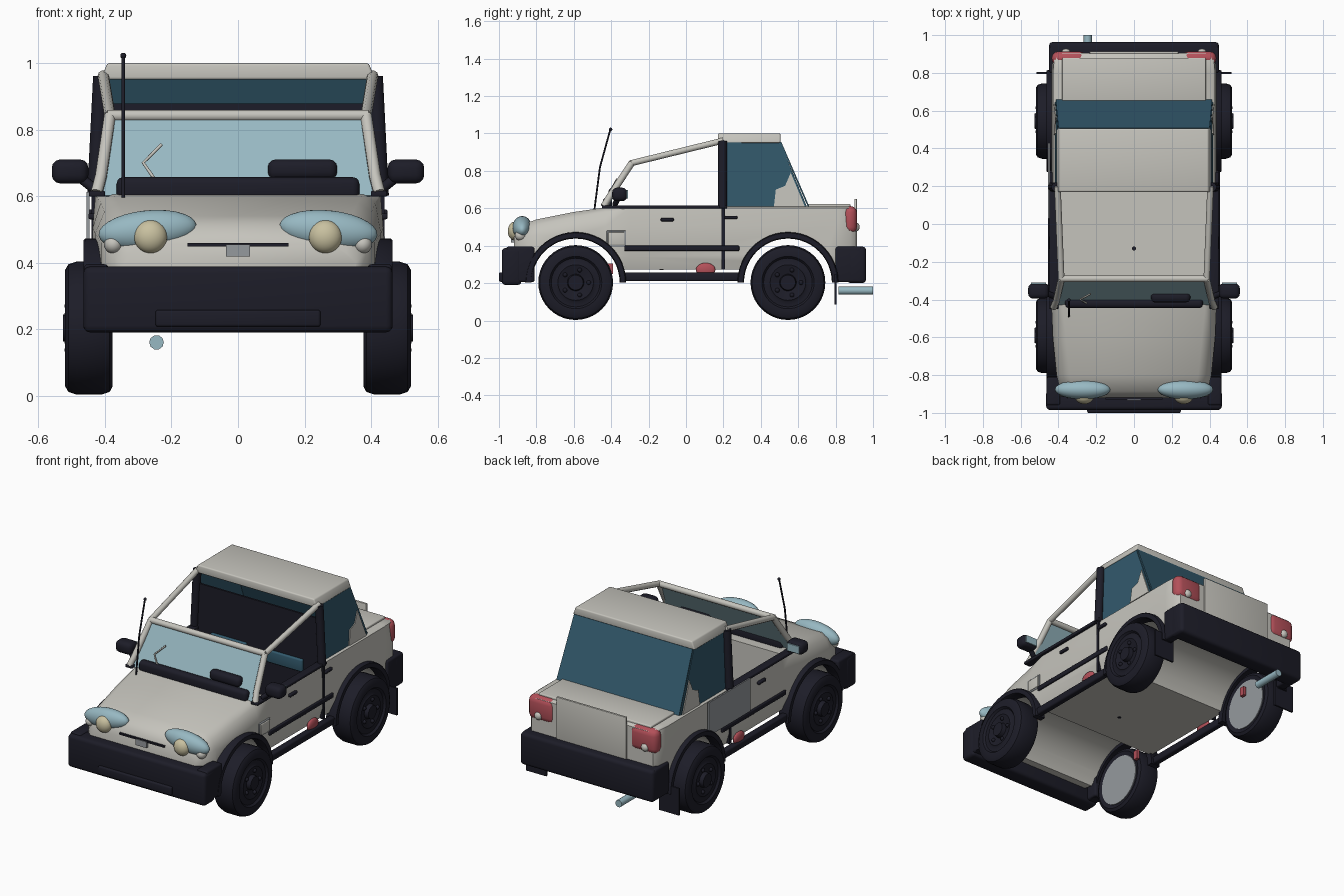
import bpy, bmesh, math

cube = bpy.data.objects.get("Cube")
if cube:
    bpy.data.objects.remove(cube)
parts, cutters = [], []


def material(name, r, g, b):
    m = bpy.data.materials.new(name)
    m.use_nodes = True
    m.diffuse_color = (r, g, b, 1)
    m.node_tree.nodes["Principled BSDF"].inputs["Base Color"].default_value = (r, g, b, 1)
    return m


cream = material("cream_paint", .56, .55, .505)
black = material("black_plastic", .012, .012, .021)
teal = material("dark_glass", .032, .1, .15)
sky = material("pale_blue_glass", .31, .48, .54)
red = material("red_lens", .45, .08, .1)
amber = material("pale_yellow_lamp", .58, .53, .35)
grey = material("grey_metal", .3, .32, .34)


def add(name, data, mat):
    ob = bpy.data.objects.new(name, data)
    bpy.context.scene.collection.objects.link(ob)
    if mat:
        data.materials.append(mat)
    parts.append(ob)
    return ob


def finish(name, bm, mat):
    bmesh.ops.recalc_face_normals(bm, faces=bm.faces)
    me = bpy.data.meshes.new(name)
    bm.to_mesh(me)
    bm.free()
    return add(name, me, mat)


def box(name, mat, x, y, z, bevel=0):
    """Box from (low, high) ranges."""
    bm = bmesh.new()
    bmesh.ops.create_cube(bm, size=1)
    for v in bm.verts:
        v.co = [(a + b) / 2 + c * (b - a) for (a, b), c in zip((x, y, z), v.co)]
    ob = finish(name, bm, mat)
    if bevel:
        mod = ob.modifiers.new("round", "BEVEL")
        mod.width, mod.segments = bevel, 3
    return ob


def pair(name, mat, x, y, z, bevel=0):
    box(name + "_left", mat, x, y, z, bevel)
    box(name + "_right", mat, (-x[1], -x[0]), y, z, bevel)


def ball(name, mat, centre, radii, tilt=0):
    bm = bmesh.new()
    bmesh.ops.create_uvsphere(bm, u_segments=24, v_segments=14, radius=1)
    ob = finish(name, bm, mat)
    ob.location, ob.scale, ob.rotation_euler = centre, radii, (0, tilt, 0)
    return ob


def tube(name, mat, points, radius):
    cu = bpy.data.curves.new(name, "CURVE")
    cu.dimensions, cu.bevel_depth, cu.bevel_resolution = "3D", radius, 3
    cu.use_fill_caps = True
    sp = cu.splines.new("POLY")
    sp.points.add(len(points) - 1)
    for p, co in zip(sp.points, points):
        p.co = (*co, 1)
    return add(name, cu, mat)


def plate(name, mat, points, thick=.008):
    bm = bmesh.new()
    bm.faces.new([bm.verts.new(p) for p in points])
    ob = finish(name, bm, mat)
    mod = ob.modifiers.new("thickness", "SOLIDIFY")
    mod.thickness, mod.offset = thick, 0
    return ob


def lathe(name, mat, profile, y, z, sweep=math.tau, steps=40):
    """Turn an (x, radius) profile about the x axis; a part sweep gives a closed arch."""
    bm = bmesh.new()
    full = sweep > 6
    rows = [[bm.verts.new((x, y + r * math.cos(a), z + r * math.sin(a))) for x, r in profile]
            for a in (sweep * i / steps for i in range(steps if full else steps + 1))]
    n = len(profile)
    for i in range(steps):
        p, q = rows[i], rows[(i + 1) % len(rows)]
        for j in range(n - 1 if full else n):
            k = (j + 1) % n
            bm.faces.new((p[j], p[k], q[k], q[j]))
    for ends in ([[r[0] for r in rows], [r[-1] for r in rows]] if full else [rows[0], rows[-1]]):
        bm.faces.new(ends)
    return finish(name, bm, mat)


def body_loft(name):
    """Loft the body from stations of y, half width, top height and shoulder size."""
    stations = ((-.92, .355, .455, .07), (-.885, .39, .51, .07), (-.8, .41, .54, .07),
                (-.6, .43, .58, .07), (-.43, .437, .605, .06), (-.3, .437, .61, .02),
                (.8, .437, .61, .02), (.88, .43, .61, .02), (.905, .41, .6, .03))
    bm, rows = bmesh.new(), []
    for y, w, top, s in stations:
        half = [(w - .02, .272), (w, .34), (w, .27 + (top - .27) * .7), (w - s * .4, top - s * .4), (w - s, top)]
        loop = half + [(-x, z) for x, z in reversed(half)]
        rows.append([bm.verts.new((x, y, z)) for x, z in loop])
    for p, q in zip(rows, rows[1:]):
        for j in range(len(p)):
            k = (j + 1) % len(p)
            bm.faces.new((p[j], p[k], q[k], q[j]))
    bm.faces.new(rows[0])
    bm.faces.new(rows[-1])
    return finish(name, bm, cream)


# Solid body with an open cabin and full-width wheel tunnels
AXLES, HUB = {"front": -.59, "rear": .545}, .203
body = body_loft("body_shell")
cutters += [box("cabin_cutter", None, (-.405, .405), (-.33, .2), (.284, .8))]
cutters += [lathe("arch_cutter", None, [(-.6, .255), (.6, .255)], y, HUB) for y in AXLES.values()]
for c in cutters:
    c.hide_render = True
    mod = body.modifiers.new("cut", "BOOLEAN")
    mod.object, mod.operation, mod.solver = c, "DIFFERENCE", "EXACT"
box("rear_deck", cream, (-.38, .38), (.65, .88), (.6, .623), .006)

# Wheels and arches on both sides
for side, s in (("left", 1), ("right", -1)):
    for end, y in AXLES.items():
        tag = f"{end}_{side}_"
        tyre = [(.385, .15), (.377, .175), (.386, .192), (.41, .2), (.485, .2), (.51, .192),
                (.52, .175), (.52, .14), (.508, .13), (.508, .105), (.515, .095), (.502, .045),
                (.527, .04), (.527, .01)]
        lathe(tag + "wheel", black, [(s * x, r) for x, r in tyre], y, HUB)
        lathe(tag + "brake_disc", grey, [(s * .38, .15), (s * .387, .15)], y, HUB)
        lathe(tag + "arch", black, [(s * x, r) for x, r in
              ((.4, .235), (.455, .235), (.464, .24), (.464, .265), (.458, .27), (.4, .27))], y, HUB, math.pi, 24)
        for i in range(5):
            a = math.tau * i / 5
            ball(tag + "wheel_bolt", black, (s * .51, y + .07 * math.cos(a), HUB + .07 * math.sin(a)),
                 (.012, .012, .012))
        mid = y + (.185 if end == "front" else 0)
        box(tag + "damper", red, sorted((s * .35, s * .37)), (mid - .015, mid + .015), (.25, .305))

    # Open cabin frame and glass on each side
    tube("screen_post_" + side, cream, [(s * .425, -.44, .61), (s * .412, -.41, .66), (s * .385, -.29, .842)], .018)
    tube("roof_bar_" + side, cream, [(s * .385, -.29, .842), (s * .405, .2, .962)], .017)
    tube("door_pillar_" + side, black, [(s * .43, .195, .6), (s * .412, .195, .96)], .025)
    plate("side_window_" + side, teal, [(s * .414, .2, .6), (s * .414, .65, .6), (s * .4, .5, .96), (s * .402, .2, .96)])
    plate("rear_quarter_" + side, cream, [(s * .42, .47, .61), (s * .42, .635, .61), (s * .412, .56, .79),
                                          (s * .414, .53, .72), (s * .416, .48, .7)])
    # Lamps
    ball("headlight_" + side, sky, (s * .272, -.876, .497), (.148, .052, .06), s * .1)
    ball("fog_lamp_" + side, amber, (s * .263, -.915, .478), (.05, .038, .05))
    ball("indicator_" + side, cream, (s * .375, -.885, .455), (.028, .03, .028))
    ball("reverse_lamp_" + side, cream, (s * .36, .908, .5), (.024, .02, .024))
    ball("side_marker_" + side, red, (s * .43, .105, .272), (.016, .052, .036))
    tube("mirror_arm_" + side, black, [(s * .43, -.38, .62), (s * .48, -.36, .66)], .015)

# Side trim
pair("tail_light", red, (.255, .436), (.84, .914), (.465, .612), .035)
pair("mirror", black, (.45, .56), (-.395, -.315), (.638, .71), .025)
pair("mirror_glass", sky, (.465, .545), (-.318, -.311), (.652, .697))
pair("belt_rail", black, (.4, .448), (-.45, .22), (.598, .616), .005)
pair("rub_strip", black, (.43, .448), (-.33, .285), (.372, .4), .005)
pair("sill", black, (.415, .455), (-.35, .3), (.21, .256), .01)
pair("door_seam", black, (.42, .441), (.19, .208), (.272, .6))
pair("door_handle", black, (.43, .45), (-.135, -.065), (.53, .548), .006)
pair("rear_handle", black, (.43, .45), (.205, .275), (.542, .56), .006)
pair("mud_flap", black, (.38, .515), (.795, .805), (.085, .25))
box("filler_frame", grey, (.43, .442), (-.425, -.32), (.395, .48), .004)
box("filler_flap", cream, (.43, .447), (-.417, -.328), (.403, .472), .004)
box("side_panel", grey, (-.455, -.446), (.03, .43), (.41, .612))

# Bumpers
box("front_bumper", black, (-.465, .465), (-.985, -.88), (.19, .388), .02)
box("front_bumper_lip", black, (-.248, .248), (-1, -.96), (.207, .258), .008)
pair("front_bumper_end", black, (.39, .463), (-.96, -.81), (.205, .395), .012)
box("rear_bumper", black, (-.45, .45), (.86, .963), (.2, .395), .02)
pair("rear_bumper_end", black, (.39, .45), (.8, .94), (.205, .395), .012)

# Nose and tail details
box("grille_slot", black, (-.152, .152), (-.93, -.9), (.449, .459))
box("nose_badge", grey, (-.036, .036), (-.935, -.91), (.418, .455))
box("rear_plate", cream, (-.235, .235), (.9, .914), (.37, .65), .003)
tube("exhaust", sky, [(-.245, .815, .16), (-.245, 1, .16)], .022)

# Windscreen, cowl and cabin fittings
plate("windscreen", sky, [(-.42, -.425, .6), (.42, -.425, .6), (.385, -.29, .842), (-.385, -.29, .842)])
tube("screen_header", cream, [(-.392, -.29, .842), (.392, -.29, .842)], .018)
box("cowl", black, (-.365, .365), (-.445, -.395), (.585, .657), .02)
box("dash_pod", black, (.09, .298), (-.415, -.36), (.65, .71), .022)
tube("wiper", cream, [(-.25, -.42, .65), (-.285, -.4, .7), (-.23, -.37, .755)], .005)
tube("aerial", black, [(-.345, -.49, .59), (-.345, -.46, .82), (-.345, -.405, 1.02)], .005)
ball("aerial_tip", black, (-.345, -.403, 1.022), (.009, .009, .009))
box("cabin_bulkhead", black, (-.415, .415), (.19, .202), (.28, .878))
pair("seat_top", teal, (.07, .31), (.172, .194), (.53, .605), .008)
tube("gear_lever", black, [(0, -.13, .27), (0, -.13, .42)], .011)

# Roof and rear glass
roof = box("roof", cream, (-.412, .412), (.17, .505), (.95, 1), .008)
for v in roof.data.vertices:
    if v.co.z > .99:
        v.co.x *= .955
plate("rear_window", teal, [(-.414, .655, .61), (.414, .655, .61), (.4, .505, .955), (-.4, .505, .955)])

# Bake modifiers and curves, drop the cutters, smooth the curved parts
bpy.ops.object.select_all(action="DESELECT")
for ob in parts:
    ob.select_set(True)
bpy.context.view_layer.objects.active = body
bpy.ops.object.convert(target="MESH")
for c in cutters:
    bpy.data.objects.remove(c)
bpy.ops.object.shade_smooth_by_angle(angle=math.radians(40))
